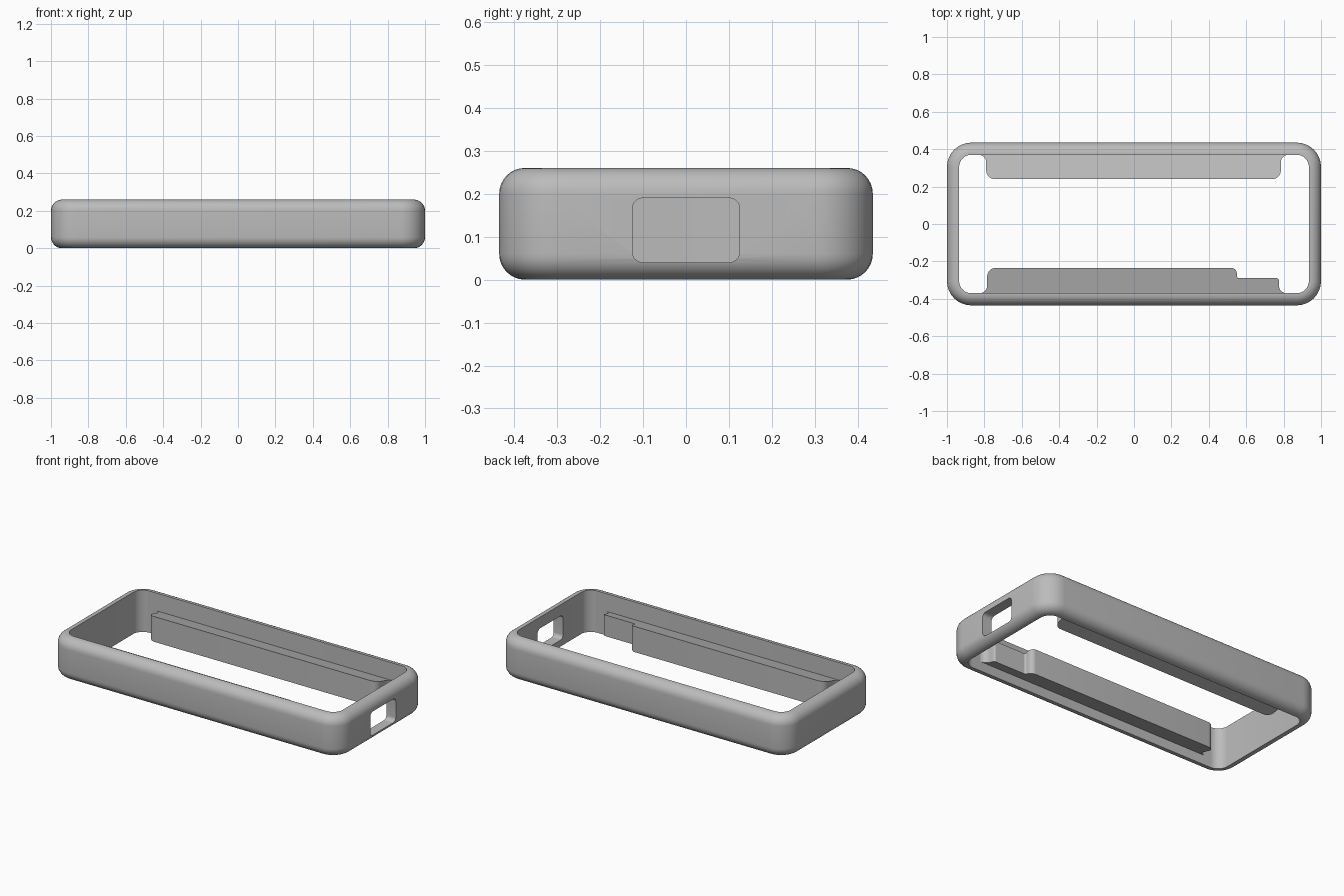
import bpy, bmesh, math
from mathutils import Vector

if "Cube" in bpy.data.objects:
    bpy.data.objects.remove(bpy.data.objects["Cube"])

LENGTH, DEPTH, HEIGHT = 1.0, 0.435, 0.26   # half length, half depth, full height
WALL, EDGE = 0.065, 0.06

grey = bpy.data.materials.new("soft_grey")
grey.use_nodes = True
grey.diffuse_color = (0.5, 0.5, 0.5, 1)
grey.node_tree.nodes["Principled BSDF"].inputs["Base Color"].default_value = (0.5, 0.5, 0.5, 1)


def rounded(points, steps=8):
    """Outline from (x, y, radius) corners, each one filleted."""
    out = []
    for i, (x, y, r) in enumerate(points):
        p = Vector((x, y))
        if r == 0:
            out.append(p)
            continue
        a = (Vector(points[i - 1][:2]) - p).normalized()
        b = (Vector(points[(i + 1) % len(points)][:2]) - p).normalized()
        centre = p + (a + b) * r
        for k in range(steps + 1):
            t = k / steps * math.pi / 2
            out.append(centre - b * r * math.cos(t) - a * r * math.sin(t))
    return out


def rectangle(hx, hy, r):
    return rounded([(hx, -hy, r), (hx, hy, r), (-hx, hy, r), (-hx, -hy, r)])


def finish(name, bm, smooth=True):
    bmesh.ops.recalc_face_normals(bm, faces=bm.faces)
    mesh = bpy.data.meshes.new(name)
    bm.to_mesh(mesh)
    bm.free()
    mesh.materials.append(grey)
    obj = bpy.data.objects.new(name, mesh)
    bpy.context.collection.objects.link(obj)
    if smooth:
        bpy.ops.object.select_all(action='DESELECT')
        bpy.context.view_layer.objects.active = obj
        obj.select_set(True)
        bpy.ops.object.shade_smooth_by_angle(angle=math.radians(35))
    return obj


def bridge(bm, one, two):
    n = len(one)
    for i in range(n):
        bm.faces.new((one[i], one[(i + 1) % n], two[(i + 1) % n], two[i]))


def prism(name, outline, low, high, smooth=True):
    """Solid over a plan outline; low and high give z at each point."""
    bm = bmesh.new()
    rings = [[bm.verts.new((p.x, p.y, f(p))) for p in outline] for f in (low, high)]
    bridge(bm, *rings)
    for ring in rings:
        bm.faces.new(ring)
    return finish(name, bm, smooth)


# Frame: rounded outer shell profile swept around, with a straight inner wall
profile = []
for k in range(9):
    t = k / 8 * math.pi / 2
    profile.append((EDGE * (1 - math.sin(t)), EDGE * (1 - math.cos(t))))
profile += [(inset, HEIGHT - z) for inset, z in reversed(profile)]
profile += [(WALL, HEIGHT), (WALL, 0)]
bm = bmesh.new()
rings = []
for inset, z in profile:
    loop = rectangle(LENGTH - inset, DEPTH - inset, 0.13 - inset)
    rings.append([bm.verts.new((p.x, p.y, z)) for p in loop])
for i, ring in enumerate(rings):
    bridge(bm, ring, rings[(i + 1) % len(rings)])
frame = finish("frame", bm, False)

# Port opening through the left end wall
port = prism("port_cutter", rectangle(0.075, 0.125, 0.025),
             lambda p: -0.1, lambda p: 0.1, False)
port.rotation_euler = (0, math.pi / 2, 0)
port.location = (0.97, 0, 0.115)
port.hide_render = True
port.hide_set(True)
cut = frame.modifiers.new("port", 'BOOLEAN')
cut.object = port
cut.solver = 'EXACT'
bpy.context.view_layer.objects.active = frame
bpy.ops.object.modifier_apply(modifier=cut.name)
bpy.data.objects.remove(port)
frame.select_set(True)
bpy.ops.object.shade_smooth_by_angle(angle=math.radians(35))

# Inner rails: thicker at the free edge than at the wall
INNER = DEPTH - WALL


def flare(p):
    return 0.045 + 0.035 * (INNER - abs(p.y)) / 0.135


def rail(name, corners):
    prism(name, rounded(corners), lambda p: 0.105 - flare(p), lambda p: 0.105 + flare(p))


def rail_end(x, side, s):
    """Foot and fillet where a rail end meets the wall."""
    return [(x + s * 0.045, side * (INNER + 0.015), 0),
            (x + s * 0.045, side * INNER, 0), (x, side * INNER, 0.04)]


rail("back_rail", rail_end(-0.79, 1, -1)
     + [(-0.79, 0.24, 0.045), (0.785, 0.24, 0.045)] + rail_end(0.785, 1, 1)[::-1])
rail("front_rail", rail_end(-0.785, -1, -1)
     + [(-0.785, -0.235, 0.045), (0.55, -0.235, 0.03), (0.55, -0.29, 0.012),
        (0.775, -0.29, 0.012)] + rail_end(0.775, -1, 1)[::-1])
